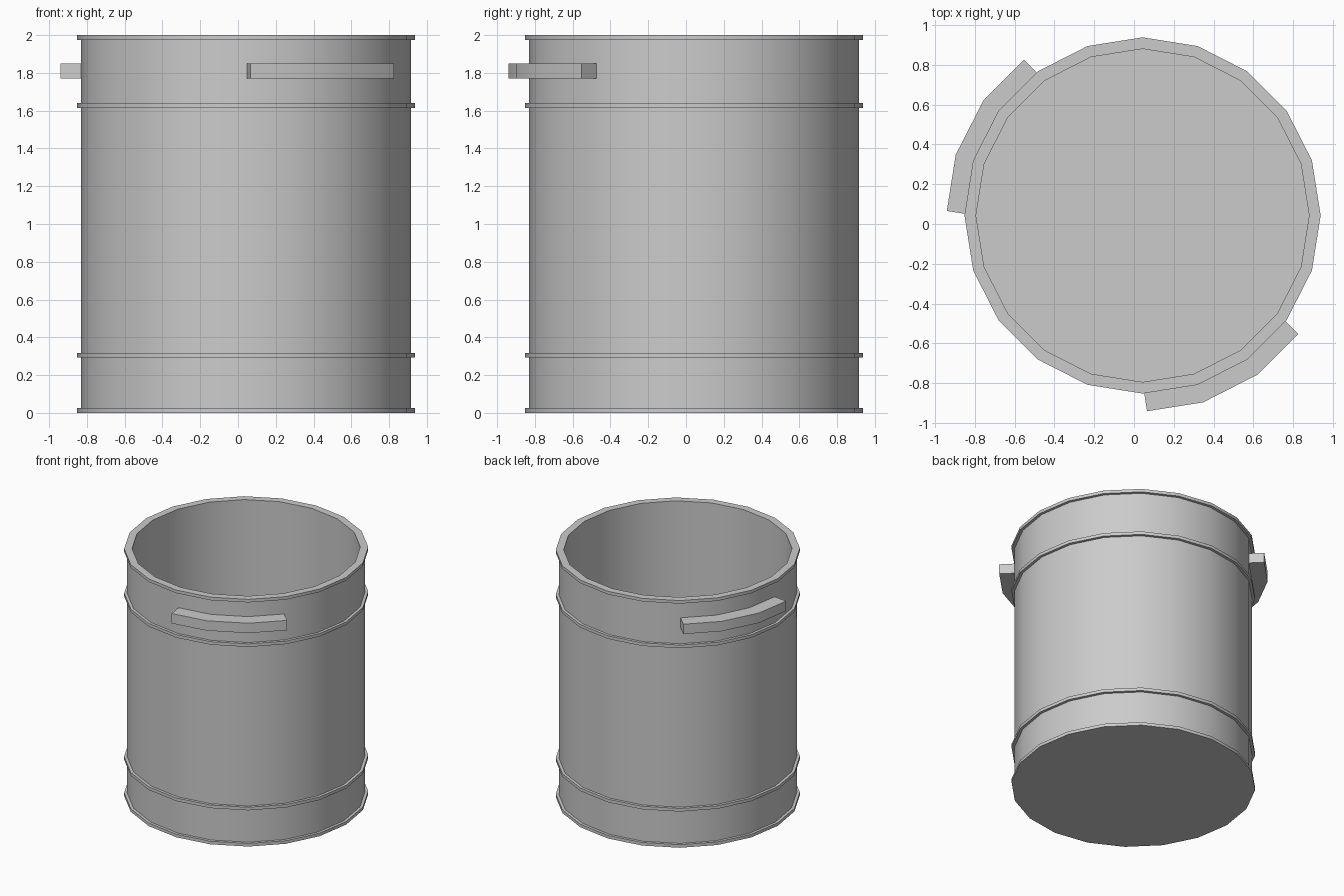
import bpy, bmesh
from math import cos, sin, pi, radians
from mathutils import Vector

if "Cube" in bpy.data.objects:
    bpy.data.objects.remove(bpy.data.objects["Cube"])

CX = CY = 0.043      # barrel axis is offset by the handles
SIDES = 20
WALL, RIM, INNER = 0.873, 0.895, 0.837


def finish(bm, name):
    bmesh.ops.recalc_face_normals(bm, faces=bm.faces)
    me = bpy.data.meshes.new(name)
    bm.to_mesh(me)
    bm.free()
    ob = bpy.data.objects.new(name, me)
    bpy.context.collection.objects.link(ob)
    bpy.ops.object.select_all(action='DESELECT')
    ob.select_set(True)
    bpy.context.view_layer.objects.active = ob
    bpy.ops.object.shade_smooth_by_angle(angle=radians(30))
    return ob


def polar(r, a):
    return Vector((CX + r * cos(a), CY + r * sin(a), 0))


# Barrel: profile with four raised bands, open top and hollow inside
profile = []
for z0, z1 in ((0, 0.025), (0.293, 0.318), (1.615, 1.64), (1.975, 2.0)):
    band = [(WALL, z0), (RIM, z0), (RIM, z1), (WALL, z1)]
    profile += band
profile = profile[1:-1] + [(INNER, 2.0), (INNER, 0.025)]

bm = bmesh.new()
rings = [[bm.verts.new(polar(r, 2 * pi * i / SIDES) + Vector((0, 0, z)))
          for i in range(SIDES)] for r, z in profile]
for a, b in zip(rings, rings[1:]):
    for i in range(SIDES):
        j = (i + 1) % SIDES
        bm.faces.new((a[i], a[j], b[j], b[i]))
bm.faces.new(rings[0])     # underside
bm.faces.new(rings[-1])    # inside floor
finish(bm, "barrel")


# Handles: three wall facets pushed outwards
def handle(name, start):
    step, depth, inset = 2 * pi / SIDES, 0.113, 0.005
    angles = [start + k * step for k in range(4)]
    base = [polar(WALL, a) for a in angles]
    outer = [polar(WALL + depth / cos(step / 2), a) for a in angles]
    # square-cut ends follow the normal of the end facet
    for end, nxt, mid in ((0, 1, angles[0] + step / 2), (3, 2, angles[3] - step / 2)):
        base[end] += (base[nxt] - base[end]).normalized() * inset
        outer[end] = base[end] + Vector((cos(mid), sin(mid), 0)) * depth
    bm = bmesh.new()
    cols = [[bm.verts.new(p + Vector((0, 0, z))) for p, z in
             ((b, 1.77), (o, 1.77), (o, 1.85), (b, 1.85))]
            for b, o in zip(base, outer)]
    for a, b in zip(cols, cols[1:]):
        for i in range(3):          # open against the wall
            bm.faces.new((a[i], a[i + 1], b[i + 1], b[i]))
    bm.faces.new(cols[0])
    bm.faces.new(cols[-1])
    finish(bm, name)


handle("left_handle", radians(126))
handle("front_handle", radians(270))
